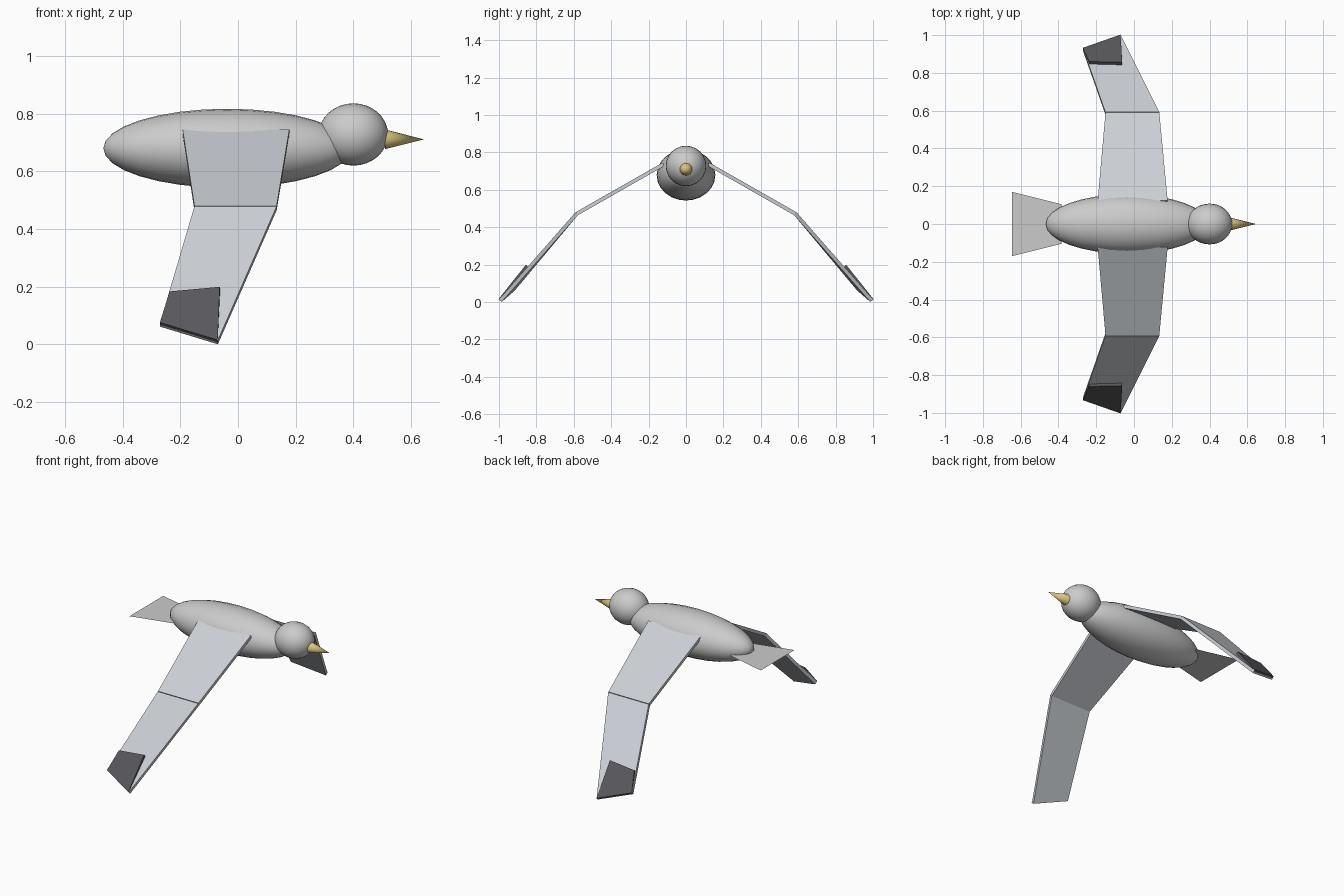
import bpy, bmesh
from mathutils import Vector, Matrix

if "Cube" in bpy.data.objects:
    bpy.data.objects.remove(bpy.data.objects["Cube"])


def paint(ob, name, rgb):
    m = bpy.data.materials.get(name) or bpy.data.materials.new(name)
    m.diffuse_color = (*rgb, 1)
    m.use_nodes = True
    m.node_tree.nodes["Principled BSDF"].inputs["Base Color"].default_value = m.diffuse_color
    ob.data.materials.append(m)


def add_object(name, bm, smooth=False):
    me = bpy.data.meshes.new(name)
    bm.normal_update()
    bm.to_mesh(me)
    bm.free()
    ob = bpy.data.objects.new(name, me)
    bpy.context.collection.objects.link(ob)
    if smooth:
        bpy.ops.object.select_all(action='DESELECT')
        bpy.context.view_layer.objects.active = ob
        ob.select_set(True)
        bpy.ops.object.shade_smooth_by_angle()
    return ob


def ellipsoid(name, centre, radii):
    # Poles lie along the body axis
    bm = bmesh.new()
    bmesh.ops.create_uvsphere(bm, u_segments=24, v_segments=16, radius=1)
    bm.transform(Matrix.Translation(centre) @ Matrix.Diagonal((*radii, 1))
                 @ Matrix.Rotation(1.5707963, 4, 'Y'))
    return add_object(name, bm, True)


def panel(name, quad, side, low, high):
    # Thin slab around a quad; low and high are offsets per corner along its normal
    pts = [Vector((x, y * side, z)) for x, y, z in quad]
    n = (pts[2] - pts[0]).cross(pts[3] - pts[1]).normalized()
    if n.z < 0:
        n = -n
    bm = bmesh.new()
    a = [bm.verts.new(p + n * h) for p, h in zip(pts, low)]
    b = [bm.verts.new(p + n * h) for p, h in zip(pts, high)]
    bm.faces.new(a)
    bm.faces.new(b)
    for i in range(4):
        j = (i + 1) % 4
        bm.faces.new((a[i], a[j], b[j], b[i]))
    bmesh.ops.recalc_face_normals(bm, faces=bm.faces)
    return add_object(name, bm)


# Body and head
ellipsoid("body", (-0.037, 0, 0.68), (0.43, 0.157, 0.137))
ellipsoid("head", (0.4, 0, 0.728), (0.12, 0.108, 0.108))

# Beak
bm = bmesh.new()
bmesh.ops.create_cone(bm, cap_ends=True, segments=16, radius1=0.034, radius2=0, depth=0.135)
bm.transform(Matrix.Translation((0.5775, 0, 0.711)) @ Matrix.Rotation(1.5707963, 4, 'Y'))
paint(add_object("beak", bm, True), "beak_yellow", (0.72, 0.58, 0.2))

# Flat tail fan
bm = bmesh.new()
bm.faces.new([bm.verts.new(p) for p in ((-0.385, 0.105, 0.665), (-0.646, 0.17, 0.665),
                                        (-0.646, -0.17, 0.665), (-0.385, -0.105, 0.665))])
add_object("tail", bm)

# Wings: inner panel, outer panel and dark tip on each side
root = [(-0.192, 0.12, 0.737), (0.178, 0.12, 0.737)]
elbow = [(0.134, 0.585, 0.472), (-0.151, 0.585, 0.472)]
tip = [(-0.27, 0.923, 0.068), (-0.07, 0.993, 0.007)]
patch = [(-0.062, 0.838, 0.184), (-0.236, 0.842, 0.168)]
for side, label in ((-1, "right"), (1, "left")):
    for part, quad in (("inner", root + elbow), ("outer", elbow + tip)):
        ob = panel(f"{label}_{part}_wing", quad, side, [-0.01] * 4, [0.01] * 4)
        paint(ob, "wing_grey", (0.6, 0.63, 0.67))
    ob = panel(f"{label}_wing_tip", patch + tip, side, [0] * 4, [0.024, 0.024, 0.013, 0.013])
    paint(ob, "tip_dark", (0.1, 0.1, 0.11))
